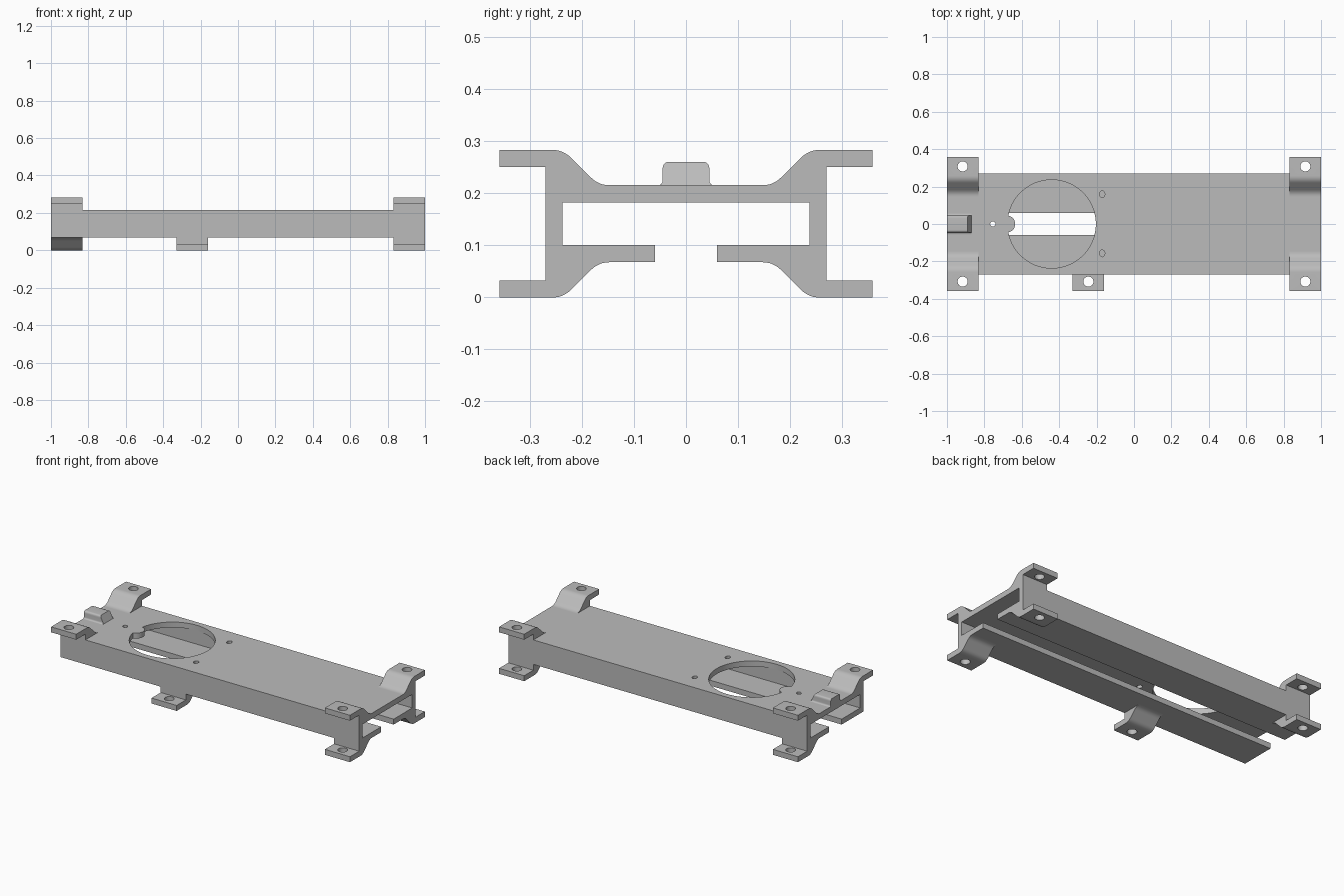
import bpy, bmesh, math
from mathutils import Matrix

if "Cube" in bpy.data.objects:
    bpy.data.objects.remove(bpy.data.objects["Cube"])

grey = bpy.data.materials.new("plain grey")
grey.use_nodes = True
grey.diffuse_color = (0.5, 0.5, 0.5, 1)
grey.node_tree.nodes["Principled BSDF"].inputs["Base Color"].default_value = (0.5, 0.5, 0.5, 1)

BOTTOM, TOP, WALL, HALF_W = 0.067, 0.215, 0.033, 0.27
MID_Z = (BOTTOM + TOP) / 2


def make_object(name, bm):
    bmesh.ops.recalc_face_normals(bm, faces=bm.faces)
    mesh = bpy.data.meshes.new(name)
    bm.to_mesh(mesh)
    bm.free()
    mesh.materials.append(grey)
    obj = bpy.data.objects.new(name, mesh)
    bpy.context.collection.objects.link(obj)
    return obj


def extrude_profile(name, points, x0, x1):
    """Extrude a (y, z) outline along x."""
    bm = bmesh.new()
    face = bm.faces.new([bm.verts.new((x0, y, z)) for y, z in points])
    new = bmesh.ops.extrude_face_region(bm, geom=[face])["geom"]
    bmesh.ops.translate(bm, vec=(x1 - x0, 0, 0),
                        verts=[v for v in new if isinstance(v, bmesh.types.BMVert)])
    return make_object(name, bm)


def cylinder(name, x, y, r, z0, z1, sides=32, stretch=1):
    bm = bmesh.new()
    bmesh.ops.create_cone(bm, cap_ends=True, segments=sides, radius1=r, radius2=r, depth=z1 - z0,
                          matrix=Matrix.Translation((x, y, (z0 + z1) / 2)) @ Matrix.Diagonal((1, stretch, 1, 1)))
    return make_object(name, bm)


def combine(obj, tool, operation):
    """Apply a boolean and discard the tool object."""
    mod = obj.modifiers.new("cut", 'BOOLEAN')
    mod.operation, mod.object, mod.solver = operation, tool, 'EXACT'
    graph = bpy.context.evaluated_depsgraph_get()
    obj.data = bpy.data.meshes.new_from_object(obj.evaluated_get(graph))
    obj.modifiers.clear()
    bpy.data.objects.remove(tool)


def smooth(obj):
    bpy.ops.object.select_all(action='DESELECT')
    obj.select_set(True)
    bpy.context.view_layer.objects.active = obj
    bpy.ops.object.shade_smooth_by_angle(angle=math.radians(30))


# Channel with a slot along its underside
half = [(0.06, BOTTOM), (HALF_W, BOTTOM), (HALF_W, TOP)]
inner = [(HALF_W - WALL, TOP - WALL), (HALF_W - WALL, BOTTOM + WALL), (0.06, BOTTOM + WALL)]
outline = half + [(-y, z) for y, z in reversed(half)]
outline += [(-y, z) for y, z in reversed(inner)] + inner
channel = extrude_profile("channel", outline, -1, 1)

# Round opening with a small half-round tongue, and pin holes
opening = cylinder("opening_cutter", -0.44, 0, 0.236, 0.15, 0.3, 96)
combine(opening, cylinder("tongue_cutter", -0.68, 0, 0.045, 0.1, 0.35), 'DIFFERENCE')
combine(channel, opening, 'DIFFERENCE')
for x, y, stretch in ((-0.755, 0, 1), (-0.17, 0.16, 1.3), (-0.17, -0.157, 1.3)):
    combine(channel, cylinder("pin_cutter", x, y, 0.014, 0.15, 0.3, 24, stretch), 'DIFFERENCE')
smooth(channel)


# Mounting lugs: flat tab with a rounded ramp back to the channel
def fillet(p, start, end, steps=6):
    """Quadratic curve from start to end with corner p."""
    pts = []
    for i in range(steps + 1):
        t = i / steps
        pts.append(tuple((1 - t) ** 2 * a + 2 * t * (1 - t) * b + t * t * c
                         for a, b, c in zip(start, p, end)))
    return pts


lug = [(HALF_W, TOP), (HALF_W, 0.25), (0.358, 0.25), (0.358, 0.283)]
lug += fillet((0.236, 0.283), (0.258, 0.283), (0.22, 0.267))
lug += fillet((0.168, TOP), (0.184, 0.231), (0.148, TOP))


def add_lug(name, x0, x1, side, upper):
    pts = [(side * y, z if upper else 2 * MID_Z - z) for y, z in lug]
    obj = extrude_profile(name, pts, x0, x1)
    z0, z1 = (0.235, 0.3) if upper else (-0.02, 0.05)
    combine(obj, cylinder("bolt_cutter", (x0 + x1) / 2, side * 0.308, 0.027, z0, z1), 'DIFFERENCE')
    smooth(obj)


for side, word in ((-1, "front"), (1, "back")):
    add_lug(f"upper_{word}_right_lug", -1, -0.832, side, True)
    add_lug(f"upper_{word}_left_lug", 0.832, 1, side, True)
    add_lug(f"lower_{word}_left_lug", 0.832, 1, side, False)
add_lug("lower_back_right_lug", -1, -0.832, 1, False)
add_lug("lower_front_middle_lug", -0.328, -0.16, -1, False)

# Raised stop block with flared foot, rounded top and a sloping inner end
block = fillet((0.045, TOP), (0.055, TOP), (0.045, TOP + 0.01), 4)
block += fillet((0.045, 0.26), (0.045, 0.246), (0.032, 0.26), 5)
block += [(-y, z) for y, z in reversed(block)]
stop = extrude_profile("stop_block", block, -1, -0.868)
for v in stop.data.vertices:
    if v.co.x > -0.9:
        v.co.x -= (v.co.z - TOP) * 0.5
smooth(stop)
